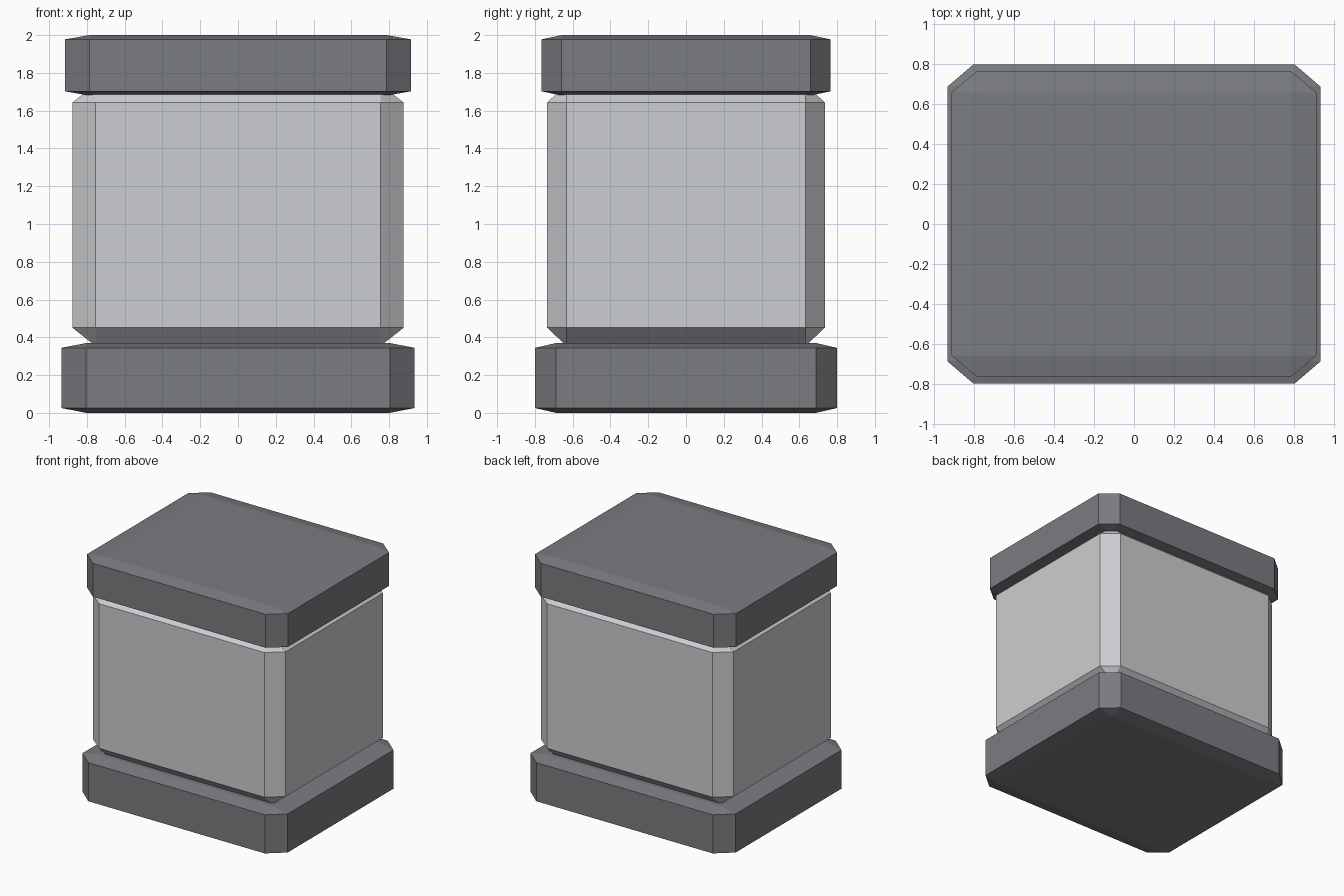
import bpy
import bmesh

default_cube = bpy.data.objects.get("Cube")
if default_cube:
    bpy.data.objects.remove(default_cube, do_unlink=True)


def make_material(name, rgb):
    mat = bpy.data.materials.new(name)
    mat.use_nodes = True
    colour = (*rgb, 1.0)
    mat.diffuse_color = colour
    mat.node_tree.nodes["Principled BSDF"].inputs["Base Color"].default_value = colour
    return mat


def chamfered_block(name, half_x, half_y, z_low, z_high, mat):
    """Cube chamfered first, then stretched, so chamfers follow the proportions."""
    bm = bmesh.new()
    bmesh.ops.create_cube(bm, size=2.0)
    bmesh.ops.bevel(bm, geom=bm.edges[:], offset=0.14, offset_type='OFFSET',
                    segments=1, affect='EDGES')
    bmesh.ops.scale(bm, vec=(half_x, half_y, (z_high - z_low) / 2), verts=bm.verts)
    bmesh.ops.translate(bm, vec=(0, 0, (z_low + z_high) / 2), verts=bm.verts)
    mesh = bpy.data.meshes.new(name)
    bm.to_mesh(mesh)
    bm.free()
    mesh.materials.append(mat)
    obj = bpy.data.objects.new(name, mesh)
    bpy.context.collection.objects.link(obj)
    return obj


dark_grey = make_material("dark grey", (0.195, 0.2, 0.215))
light_grey = make_material("light grey", (0.60, 0.615, 0.635))

# Wide foot, pale middle block and slightly narrower lid
chamfered_block("base", 0.935, 0.80, 0.0, 0.37, dark_grey)
chamfered_block("body", 0.877, 0.735, 0.354, 1.74, light_grey)
chamfered_block("cap", 0.915, 0.765, 1.68, 2.0, dark_grey)
